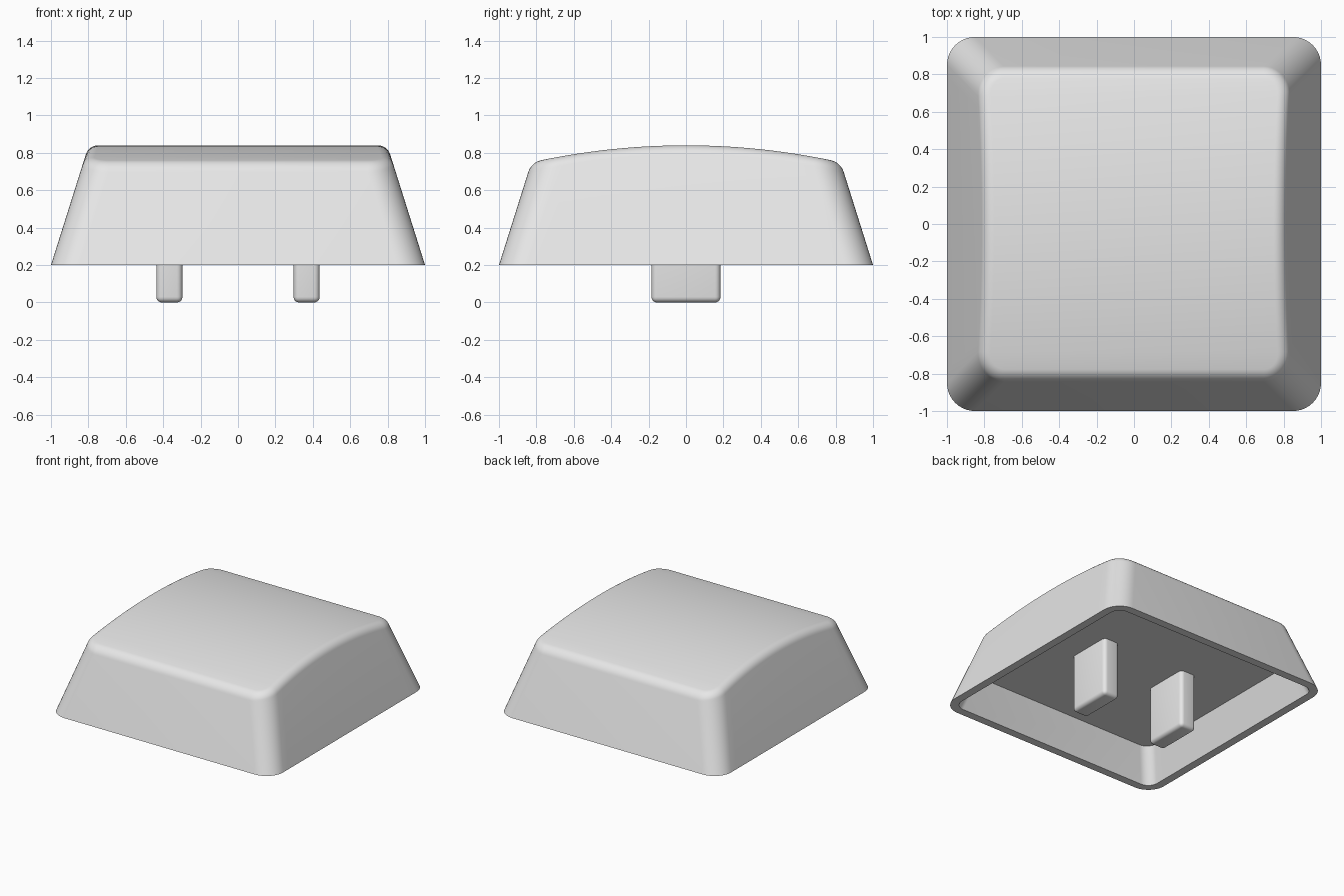
import bpy, bmesh, math
from mathutils import Vector

cube = bpy.data.objects.get("Cube")
if cube:
    bpy.data.objects.remove(cube, do_unlink=True)

BASE_Z, TAPER, CORNER, FILLET = 0.2, 0.315, 0.15, 0.07
CEILING_Z, RIM, CROWN_R, CROWN_Z = 0.465, 0.065, 3.8, 0.84
ARC_STEPS, SIDE_STEPS, FILLET_STEPS = 10, 24, 8

plastic = bpy.data.materials.new("light_grey_plastic")
plastic.use_nodes = True
plastic.diffuse_color = (0.8, 0.8, 0.8, 1)
plastic.node_tree.nodes["Principled BSDF"].inputs["Base Color"].default_value = (0.8, 0.8, 0.8, 1)


def crown(y):
    """Height of the arched top at depth y."""
    return CROWN_Z - CROWN_R + math.sqrt(CROWN_R ** 2 - y * y)


def half_profile():
    """Right half of a rounded square, front to back: (core x, core y, corner direction)."""
    pts = []
    for i in range(ARC_STEPS + 1):
        a = -math.pi / 2 + i / ARC_STEPS * math.pi / 2
        pts.append((-1, math.cos(a), math.sin(a)))
    for i in range(1, SIDE_STEPS):
        pts.append((-1 + 2 * i / SIDE_STEPS, 1, 0))
    for i in range(ARC_STEPS + 1):
        a = i / ARC_STEPS * math.pi / 2
        pts.append((1, math.cos(a), math.sin(a)))
    return pts


PROFILE = half_profile()


def place(p, half, radius):
    core = half - radius
    return core + radius * p[1], core * p[0] + radius * p[2]


def add_ring(bm, point):
    """Closed ring from the right half and its mirror image."""
    right = [point(p) for p in PROFILE]
    left = [(-x, y, z) for x, y, z in reversed(right)]
    return [bm.verts.new(c) for c in right + left]


def flat_ring(bm, half, radius, z):
    return add_ring(bm, lambda p: (*place(p, half, radius), z))


def fillet_ring(bm, angle, wall_angle):
    """Ring on the rounded edge that joins the sloping wall to the arched top."""
    inset = FILLET * (math.cos(wall_angle) - math.cos(angle))

    def point(p):
        half = 0.8
        for _ in range(8):
            y = place(p, half, CORNER)[1]
            z = crown(y) - FILLET * (1 - math.sin(wall_angle))
            half = 1 - TAPER * (z - BASE_Z)
        x, y = place(p, half - inset, CORNER - inset)
        return x, y, crown(y) - FILLET * (1 - math.sin(angle))

    return add_ring(bm, point)


def bridge(bm, a, b):
    n = len(a)
    for i in range(n):
        j = (i + 1) % n
        bm.faces.new((a[i], a[j], b[j], b[i]))


def finish(bm, name):
    bmesh.ops.recalc_face_normals(bm, faces=bm.faces)
    mesh = bpy.data.meshes.new(name)
    bm.to_mesh(mesh)
    bm.free()
    obj = bpy.data.objects.new(name, mesh)
    bpy.context.collection.objects.link(obj)
    mesh.materials.append(plastic)
    bpy.ops.object.select_all(action='DESELECT')
    obj.select_set(True)
    bpy.context.view_layer.objects.active = obj
    bpy.ops.object.shade_smooth_by_angle(angle=math.radians(30))
    return obj


# Hollow cap: ceiling, inner wall, rim, outer wall, rounded edge
bm = bmesh.new()
inner_half = 1 - RIM
depth = CEILING_Z - BASE_Z
rings = [flat_ring(bm, inner_half - TAPER * depth, CORNER - RIM, CEILING_Z),
         flat_ring(bm, inner_half, CORNER - RIM, BASE_Z),
         flat_ring(bm, 1, CORNER, BASE_Z)]
wall = math.atan(TAPER)
for k in range(FILLET_STEPS + 1):
    rings.append(fillet_ring(bm, wall + (math.pi / 2 - wall) * k / FILLET_STEPS, wall))
for a, b in zip(rings, rings[1:]):
    bridge(bm, a, b)
bm.faces.new(rings[0])

# Arched top: strips from the right edge to the left edge
top = rings[-1]
for i in range(len(PROFILE) - 1):
    bm.faces.new((top[i], top[i + 1], top[-2 - i], top[-1 - i]))
finish(bm, "cap_shell")

# Two mounting prongs under the ceiling
PRONG = Vector((0.14, 0.37, CEILING_Z + 0.04))
for name, side in (("left_prong", 1), ("right_prong", -1)):
    bm = bmesh.new()
    bmesh.ops.create_cube(bm, size=1)
    bmesh.ops.scale(bm, vec=PRONG, verts=bm.verts)
    bmesh.ops.translate(bm, vec=(side * 0.367, 0, PRONG.z / 2), verts=bm.verts)
    bmesh.ops.bevel(bm, geom=bm.edges[:], offset=0.03, segments=5,
                    profile=0.5, affect='EDGES')
    finish(bm, name)
